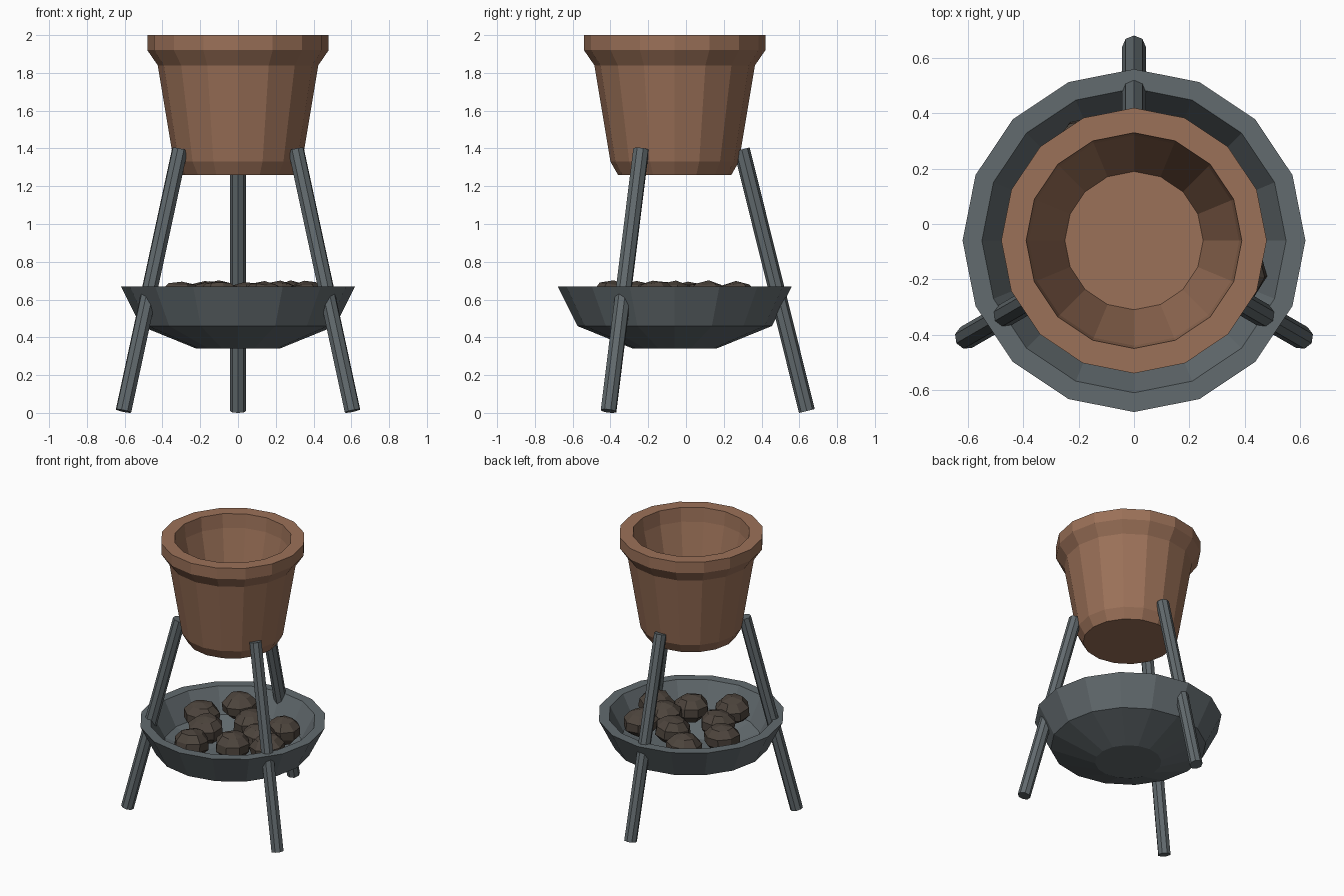
import bpy, bmesh, math, random
from mathutils import Vector

random.seed(4)
CENTRE = Vector((0, -0.06, 0))

cube = bpy.data.objects.get("Cube")
if cube:
    bpy.data.objects.remove(cube, do_unlink=True)


def material(name, colour):
    m = bpy.data.materials.new(name)
    m.use_nodes = True
    m.diffuse_color = (*colour, 1)
    bsdf = m.node_tree.nodes["Principled BSDF"]
    bsdf.inputs["Base Color"].default_value = (*colour, 1)
    bsdf.inputs["Roughness"].default_value = 0.9
    return m


clay = material("brown clay", (0.33, 0.165, 0.098))
iron = material("grey iron", (0.122, 0.145, 0.156))
charcoal = material("dark charcoal", (0.074, 0.058, 0.046))


def add_object(name, bm, mat, location=CENTRE):
    bmesh.ops.recalc_face_normals(bm, faces=bm.faces)
    mesh = bpy.data.meshes.new(name)
    bm.to_mesh(mesh)
    bm.free()
    mesh.materials.append(mat)
    obj = bpy.data.objects.new(name, mesh)
    obj.location = location
    bpy.context.collection.objects.link(obj)
    return obj


def lathe(name, profile, sides, mat):
    """Turn an open (radius, height) profile and cap both of its ends."""
    bm = bmesh.new()
    rings = []
    for r, z in profile:
        angles = [math.tau * i / sides for i in range(sides)]
        rings.append([bm.verts.new((r * math.cos(a), r * math.sin(a), z)) for a in angles])
    for low, high in zip(rings, rings[1:]):
        for i in range(sides):
            j = (i + 1) % sides
            bm.faces.new((low[i], low[j], high[j], high[i]))
    bm.faces.new(rings[0])
    bm.faces.new(rings[-1])
    return add_object(name, bm, mat)


# Flower pot: outside, rim, then inside down to the floor
lathe("pot", [(0.30, 1.26), (0.34, 1.33), (0.425, 1.84), (0.48, 1.92), (0.48, 2.0),
              (0.39, 2.0), (0.38, 1.9), (0.25, 1.34)], 16, clay)

# Fire bowl
lathe("fire_bowl", [(0.22, 0.34), (0.515, 0.46), (0.62, 0.67),
                    (0.55, 0.67), (0.46, 0.50), (0.20, 0.40)], 16, iron)

# Three splayed legs
for name, degrees in (("back_leg", 90), ("right_leg", 210), ("left_leg", 330)):
    a = math.radians(degrees)
    out = Vector((math.cos(a), math.sin(a), 0))
    foot = out * 0.70 + Vector((0, 0, 0.01))
    top = out * 0.355 + Vector((0, 0, 1.395))
    axis = top - foot
    bm = bmesh.new()
    bmesh.ops.create_cone(bm, cap_ends=True, segments=8, radius1=0.043,
                          radius2=0.043, depth=axis.length)
    turn = axis.to_track_quat("Z", "Y").to_matrix()
    bmesh.ops.rotate(bm, verts=bm.verts, matrix=turn)
    bmesh.ops.translate(bm, verts=bm.verts, vec=(foot + top) / 2)
    add_object(name, bm, iron)

# Lumps of charcoal in the bowl
spots = [(-0.30, 0.07), (-0.17, 0.33), (0.04, 0.15), (-0.15, -0.09), (-0.10, -0.33),
         (0.14, -0.20), (0.22, 0.0), (0.28, 0.18), (0.36, -0.11)]
for number, (x, y) in enumerate(spots, 1):
    bm = bmesh.new()
    bmesh.ops.create_uvsphere(bm, u_segments=8, v_segments=5, radius=0.125)
    for v in bm.verts:
        v.co *= random.uniform(0.93, 1.05)
        v.co.z *= 0.75
    obj = add_object(f"coal_{number}", bm, charcoal, CENTRE + Vector((x, y, 0.605)))
    obj.rotation_euler = (random.uniform(-0.1, 0.1), random.uniform(-0.1, 0.1), random.uniform(0, 3))
